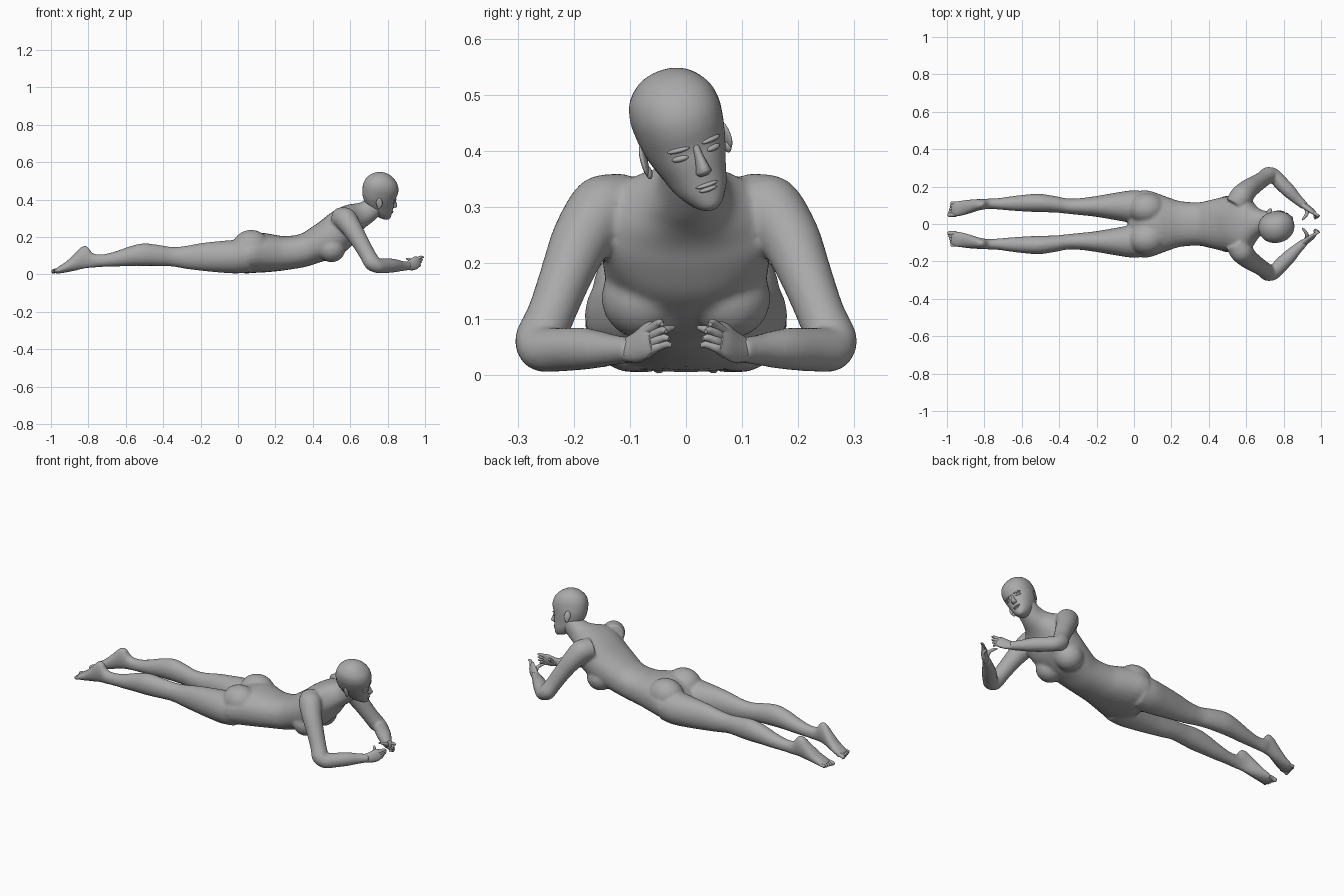
import bpy, bmesh, math
from mathutils import Vector as V, Matrix

if "Cube" in bpy.data.objects:
    bpy.data.objects.remove(bpy.data.objects["Cube"])

grey = bpy.data.materials.new("mannequin grey")
grey.diffuse_color = (0.4, 0.4, 0.4, 1)
grey.use_nodes = True
grey.node_tree.nodes["Principled BSDF"].inputs["Base Color"].default_value = grey.diffuse_color


def loft(bm, secs, n=28, sub=4, power=2.0, mat=None):
    """Skin rings (centre, up, side) with smooth interpolation between them."""
    def spline(a, b, c, d, t):
        return 0.5 * (2 * b + (c - a) * t + (2 * a - 5 * b + 4 * c - d) * t * t
                      + (3 * b - a - 3 * c + d) * t ** 3)
    last = len(secs) - 1
    fine = []
    for i in range(last):
        four = [secs[max(0, min(last, i + k))] for k in (-1, 0, 1, 2)]
        for s in range(sub):
            fine.append([spline(*[f[k] for f in four], s / sub) for k in range(3)])
    fine.append(secs[-1])
    rings = []
    for c, u, v in fine:
        ring = []
        for k in range(n):
            a = 2 * math.pi * k / n
            ca, sa = math.cos(a), math.sin(a)
            p = c + u * math.copysign(abs(ca) ** (2 / power), ca) \
                  + v * math.copysign(abs(sa) ** (2 / power), sa)
            ring.append(bm.verts.new(mat @ p if mat else p))
        rings.append(ring)
    faces = [bm.faces.new(rings[0]), bm.faces.new(rings[-1][::-1])]
    for a, b in zip(rings, rings[1:]):
        for k in range(n):
            faces.append(bm.faces.new((a[k], b[k], b[(k + 1) % n], a[(k + 1) % n])))
    bmesh.ops.recalc_face_normals(bm, faces=faces)


def tube(bm, pts, s=1, n=20, sub=4, mat=None):
    """Round limb through (x, y, z, radius) points; s mirrors across y."""
    ps = [V((p[0], p[1] * s, p[2])) for p in pts]
    u, secs = V((0.1, 0.2, 1)), []
    for i, p in enumerate(ps):
        t = (ps[min(i + 1, len(ps) - 1)] - ps[max(i - 1, 0)]).normalized()
        u = (u - t * t.dot(u)).normalized()
        secs.append((p, u * pts[i][3], t.cross(u) * pts[i][3]))
    loft(bm, secs, n, sub, mat=mat)


def ball(bm, c, r, mat=None, rot=None):
    m = Matrix.Translation(c) @ (rot or Matrix()) @ Matrix.Diagonal((*r, 1))
    bmesh.ops.create_uvsphere(bm, u_segments=24, v_segments=14, radius=1,
                              matrix=mat @ m if mat else m)


def finish(bm, name, angle=60):
    me = bpy.data.meshes.new(name)
    bm.to_mesh(me)
    bm.free()
    ob = bpy.data.objects.new(name, me)
    bpy.context.collection.objects.link(ob)
    me.materials.append(grey)
    bpy.ops.object.select_all(action='DESELECT')
    ob.select_set(True)
    bpy.context.view_layer.objects.active = ob
    bpy.ops.object.shade_smooth_by_angle(angle=math.radians(angle))
    return ob


body = bmesh.new()

# Torso and neck: back x, back z, front x, front z, half width, y offset
torso = [
    (-.03, .14, -.03, .03, .09, 0), (.03, .195, .03, .006, .172, 0),
    (.08, .215, .08, .008, .178, 0), (.13, .222, .13, .01, .162, 0),
    (.19, .213, .19, .015, .14, 0), (.25, .205, .25, .022, .122, 0),
    (.33, .215, .36, .04, .116, 0), (.39, .25, .44, .065, .13, 0),
    (.44, .285, .52, .09, .145, 0), (.49, .325, .59, .135, .152, 0),
    (.54, .355, .63, .185, .16, 0), (.585, .372, .655, .225, .13, 0),
    (.62, .378, .685, .255, .085, .005), (.655, .385, .725, .285, .062, .01),
    (.70, .41, .765, .325, .054, .012), (.735, .44, .785, .36, .05, .006)]
loft(body, [(V(((bx + fx) / 2, y, (bz + fz) / 2)),
             V(((bx - fx) / 2, 0, (bz - fz) / 2)), V((0, w, 0)))
            for bx, bz, fx, fz, w, y in torso], power=2.25)

# Leg and foot: x, bottom z, top z, centre y, half width
leg = [
    (-.98, .005, .026, .08, .034), (-.955, .005, .045, .08, .042),
    (-.92, .01, .068, .085, .041), (-.87, .02, .115, .095, .036),
    (-.835, .028, .149, .102, .031), (-.805, .033, .15, .105, .028),
    (-.775, .036, .113, .108, .028), (-.72, .04, .108, .108, .031),
    (-.65, .042, .125, .11, .039), (-.57, .045, .153, .112, .046),
    (-.5, .045, .166, .112, .049), (-.42, .045, .157, .105, .044),
    (-.35, .042, .147, .095, .041), (-.28, .03, .152, .093, .046),
    (-.2, .02, .167, .094, .056), (-.1, .01, .178, .094, .073),
    (-.01, .005, .185, .093, .087), (.06, .01, .19, .09, .085)]
# Arm: x, y, z, radius
arm = [
    (.545, .10, .30, .06), (.575, .148, .295, .062), (.61, .185, .245, .054),
    (.65, .213, .18, .047), (.69, .24, .11, .043), (.72, .262, .06, .044),
    (.745, .26, .046, .039), (.79, .215, .046, .039), (.83, .175, .047, .037),
    (.875, .13, .045, .028), (.915, .095, .045, .022)]
for s in (1, -1):
    loft(body, [(V((x, y * s, (b + t) / 2)), V((0, 0, (t - b) / 2)), V((0, w, 0)))
                for x, b, t, y, w in leg])
    tube(body, arm, s)
    ball(body, (.50, .077 * s, .138), (.075, .074, .073))      # bust
    ball(body, (.07, .082 * s, .148), (.10, .085, .09))        # buttock

ob = finish(body, "body")
rm = ob.modifiers.new("merge", 'REMESH')
rm.mode, rm.voxel_size, rm.use_smooth_shade = 'VOXEL', 0.0075, True
sm = ob.modifiers.new("soften", 'SMOOTH')
sm.factor, sm.iterations = 0.5, 6
for m in ("merge", "soften"):
    bpy.ops.object.modifier_apply(modifier=m)

# Hands and toes
for s, side in ((1, "left"), (-1, "right")):
    hand = bmesh.new()
    loft(hand, [(V((x, y * s, z)), V((-.3 * h, 0, h)), V((.5 * w, .8 * w * s, 0)))
                for x, y, z, h, w in ((.90, .107, .045, .021, .019),
                                      (.925, .088, .05, .028, .017),
                                      (.95, .07, .062, .032, .014),
                                      (.965, .058, .07, .026, .01))], n=16)
    for y, z, x in ((.043, .091, .993), (.035, .078, .988),
                    (.03, .065, .98), (.026, .053, .967)):
        tube(hand, [(.95, .07, z - .015, .009), (.968, .055, z - .004, .009),
                    ((x + .968) / 2, (y + .05) / 2, z + .002, .0075),
                    (x, y, z, .004)], s, n=10, sub=3)
    tube(hand, [(.92, .085, .05, .011), (.925, .06, .07, .01),
                (.915, .04, .08, .008), (.90, .022, .085, .004)], s, n=10, sub=3)
    finish(hand, side + "_hand")

    toes = bmesh.new()
    for k in range(5):
        y, r = .05 + .0155 * k, .0115 if k == 0 else .0085
        tip = -.996 + .004 * k
        tube(toes, [(-.95, y, .022, r), (-.975, y, .02, r),
                    (tip + .006, y - .002, .014, r), (tip, y - .002, .012, r * .5)],
             s, n=10, sub=3)
    finish(toes, side + "_toes")

# Head, tilted and turned: local +x is the face, z = 0 the chin
pose = (Matrix.Translation((.735, .03, .305)) @ Matrix.Rotation(math.radians(16.5), 4, 'X')
        @ Matrix.Rotation(math.radians(11), 4, 'Y') @ Matrix.Rotation(math.radians(12), 4, 'Z'))
skull = [  # height, face x, back x, half width
    (-.002, .07, .035, .012), (.008, .08, .005, .027), (.033, .083, -.03, .045),
    (.065, .084, -.065, .057), (.09, .085, -.083, .066), (.117, .085, -.094, .074),
    (.15, .092, -.1, .079), (.18, .09, -.099, .08), (.21, .075, -.087, .072),
    (.235, .046, -.06, .051), (.247, .02, -.035, .028), (.251, .0, -.015, .008)]
head = bmesh.new()
loft(head, [(V(((f + b) / 2, 0, z)), V(((f - b) / 2, 0, 0)), V((0, w, 0)))
            for z, f, b, w in skull], power=2.15, mat=pose)
finish(head, "head")

# Facial features
nose = bmesh.new()
loft(nose, [(V((x, 0, z)), V((d, 0, 0)), V((0, w, 0))) for x, z, d, w in
            ((.08, .122, .007, .006), (.085, .10, .011, .008),
             (.087, .08, .018, .012), (.086, .071, .016, .014),
             (.082, .065, .007, .009))], n=14, mat=pose)
finish(nose, "nose")
lips = bmesh.new()
ball(lips, (.079, 0, .047), (.011, .021, .0045), pose)
ball(lips, (.079, 0, .039), (.010, .017, .005), pose)
finish(lips, "lips")
for s, side in ((1, "left"), (-1, "right")):
    eye = bmesh.new()
    turn = Matrix.Rotation(math.radians(24 * s), 4, 'Z')
    ball(eye, (.074, .031 * s, .106), (.008, .016, .006), pose, turn)
    ball(eye, (.076, .031 * s, .122), (.009, .021, .005), pose, turn)   # brow
    finish(eye, side + "_eye")
    ear = bmesh.new()
    tilt = Matrix.Rotation(math.radians(22 * s), 4, 'Z') @ Matrix.Rotation(math.radians(-12), 4, 'Y')
    ball(ear, (-.016, .077 * s, .105), (.017, .006, .028), pose, tilt)
    ball(ear, (-.014, .075 * s, .083), (.009, .006, .012), pose, tilt)  # lobe
    finish(ear, side + "_ear")
